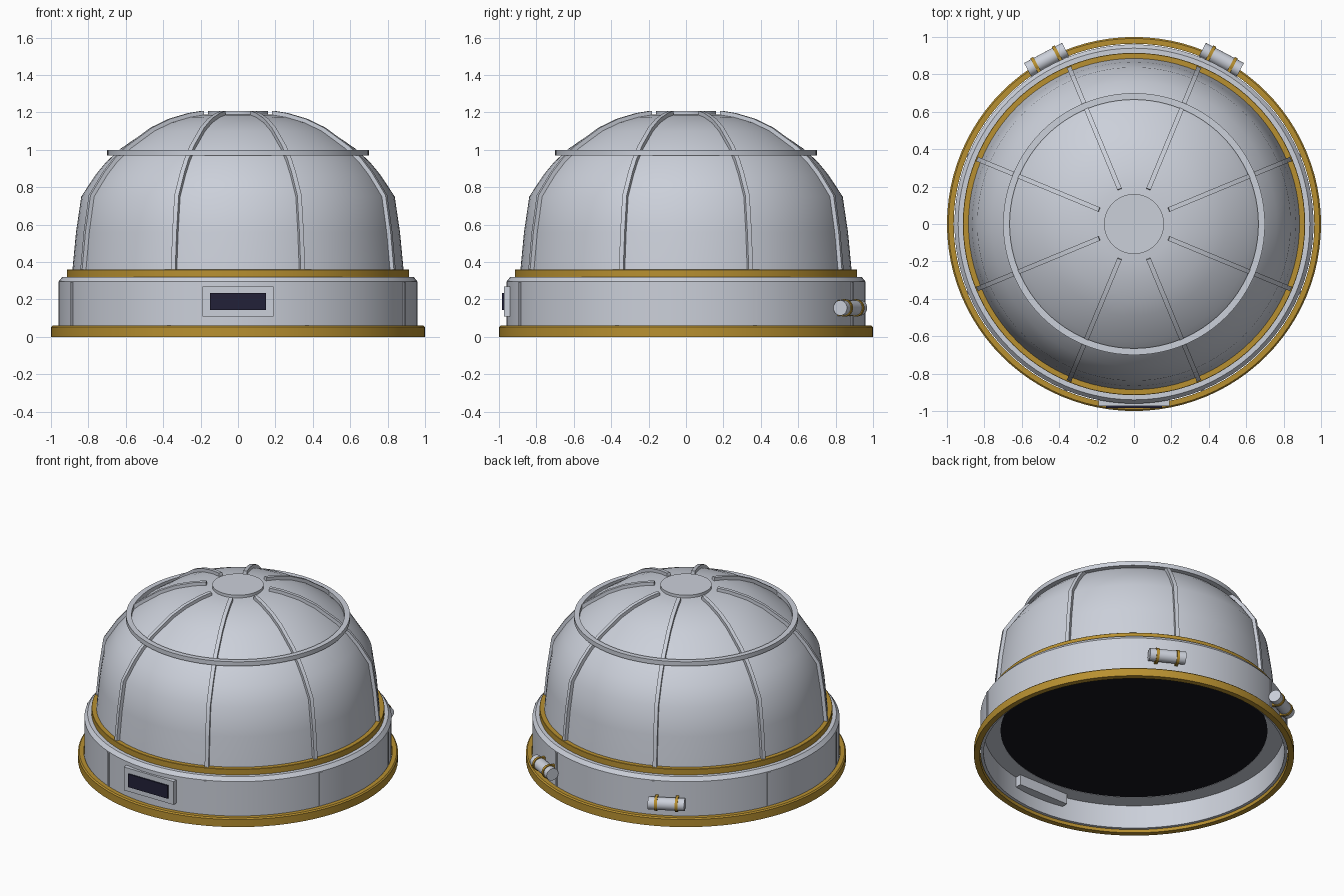
import bpy, bmesh, math
from mathutils import Matrix, Vector

cube = bpy.data.objects.get("Cube")
if cube:
    bpy.data.objects.remove(cube)


def material(name, rgb):
    m = bpy.data.materials.new(name)
    m.use_nodes = True
    m.diffuse_color = (*rgb, 1)
    bsdf = next(n for n in m.node_tree.nodes if n.type == 'BSDF_PRINCIPLED')
    bsdf.inputs["Base Color"].default_value = (*rgb, 1)
    return m


GREY = material("pale_grey", (0.60, 0.63, 0.70))
GOLD = material("gold", (0.48, 0.28, 0.03))
NAVY = material("dark_glass", (0.016, 0.015, 0.04))
BLACK = material("interior_black", (0.008, 0.008, 0.013))


def finish(name, bm, mat, smooth=True):
    bmesh.ops.recalc_face_normals(bm, faces=bm.faces)
    mesh = bpy.data.meshes.new(name)
    bm.to_mesh(mesh)
    bm.free()
    mesh.materials.append(mat)
    ob = bpy.data.objects.new(name, mesh)
    bpy.context.collection.objects.link(ob)
    if smooth:
        bpy.ops.object.select_all(action='DESELECT')
        bpy.context.view_layer.objects.active = ob
        ob.select_set(True)
        bpy.ops.object.shade_smooth_by_angle(angle=math.radians(32))
    return ob


def lathe(name, profile, mat, closed=True, sides=96):
    """Turn a list of (radius, height) points around the z axis."""
    bm = bmesh.new()
    verts = [bm.verts.new((r, 0, z)) for r, z in profile]
    pairs = list(zip(verts, verts[1:])) + ([(verts[-1], verts[0])] if closed else [])
    edges = [bm.edges.new(p) for p in pairs]
    bmesh.ops.spin(bm, geom=verts + edges, cent=(0, 0, 0), axis=(0, 0, 1),
                   angle=math.tau, steps=sides)
    bmesh.ops.remove_doubles(bm, verts=bm.verts, dist=0.0002)
    return finish(name, bm, mat)


def band(name, inner, outer, low, high, mat, chamfer=0.0):
    return lathe(name, [(inner, low), (outer, low), (outer, high - chamfer),
                        (outer - chamfer, high), (inner, high)][:5], mat)


def box(name, size, place, mat):
    bm = bmesh.new()
    bmesh.ops.create_cube(bm, size=1, matrix=place @ Matrix.Diagonal((*size, 1)))
    return finish(name, bm, mat, smooth=False)


def rod(name, radius, length, place, mat, sides):
    bm = bmesh.new()
    bmesh.ops.create_cone(bm, cap_ends=True, segments=sides, radius1=radius, radius2=radius,
                          depth=length, matrix=place @ Matrix.Rotation(math.pi / 2, 4, 'Y'))
    return finish(name, bm, mat)


# Base: gold foot ring, drum with a hollow underside, gold collar
band("foot_ring", 0.964, 1.0, 0.0, 0.06, GOLD, 0.008)
lathe("drum", [(0.96, 0.02), (0.96, 0.295), (0.94, 0.32), (0.834, 0.32),
               (0.834, 0.18), (0.94, 0.18), (0.94, 0.02)], GREY)
band("collar", 0.86, 0.915, 0.318, 0.36, GOLD, 0.002)
lathe("interior_floor", [(0.84, 0.182), (0, 0.182)], BLACK, closed=False)

# Dome shell
DOME = [(0.888, 0.33), (0.866, 0.56), (0.838, 0.75), (0.762, 0.866), (0.705, 0.935),
        (0.63, 1.005), (0.49, 1.1), (0.39, 1.145), (0.28, 1.175), (0.2, 1.187)]
lathe("dome", DOME + [(0, 1.195)], GREY, closed=False)
band("dome_hoop", 0.665, 0.70, 0.97, 1.0, GREY)
lathe("crown_cap", [(0, 1.17), (0.16, 1.17), (0.16, 1.208), (0, 1.208)], GREY, closed=False)


def dome_rib(name, angle, half=0.0125, proud=0.022, sunk=0.015):
    """Sweep a small rectangle up the dome profile."""
    bm = bmesh.new()
    turn = Matrix.Rotation(angle, 4, 'Z')
    pts = [Vector(p) for p in DOME]
    loops = []
    for i, p in enumerate(pts):
        along = (pts[min(i + 1, len(pts) - 1)] - pts[max(i - 1, 0)]).normalized()
        out = Vector((along.y, -along.x))
        loop = []
        for offset, side in ((-sunk, -half), (proud, -half), (proud, half), (-sunk, half)):
            q = p + out * offset
            loop.append(bm.verts.new(turn @ Vector((q.x, side, q.y))))
        loops.append(loop)
    for a, b in zip(loops, loops[1:]):
        for k in range(4):
            n = (k + 1) % 4
            bm.faces.new((a[k], a[n], b[n], b[k]))
    bm.faces.new(loops[0])
    bm.faces.new(loops[-1])
    finish(name, bm, GREY)


# Eight ribs on the dome, with matching strips on the drum
for i in range(8):
    angle = math.tau * (i + 0.5) / 8
    dome_rib(f"dome_rib_{i + 1}", angle)
    place = Matrix.Rotation(angle, 4, 'Z') @ Matrix.Translation((0.955, 0, 0.175))
    box(f"drum_strip_{i + 1}", (0.02, 0.022, 0.235), place, GREY)

# Front panel with its dark window
box("front_panel", (0.38, 0.095, 0.16), Matrix.Translation((0, -0.926, 0.19)), GREY)
box("front_window", (0.30, 0.009, 0.09), Matrix.Translation((0, -0.978, 0.19)), NAVY)

# Two canisters at the back, each held by a pair of gold clamps
for side, label in ((1, "left"), (-1, "right")):
    place = (Matrix.Rotation(-side * math.radians(28), 4, 'Z')
             @ Matrix.Translation((0, 0.995, 0.155)))
    rod(f"{label}_canister", 0.041, 0.23, place, GREY, 20)
    for end in (-1, 1):
        spot = place @ Matrix.Translation((end * 0.065, 0, 0))
        rod(f"{label}_clamp", 0.047, 0.018, spot, GOLD, 16)
        box(f"{label}_clamp_foot", (0.018, 0.05, 0.085),
            spot @ Matrix.Translation((0, -0.025, 0)), GOLD)
